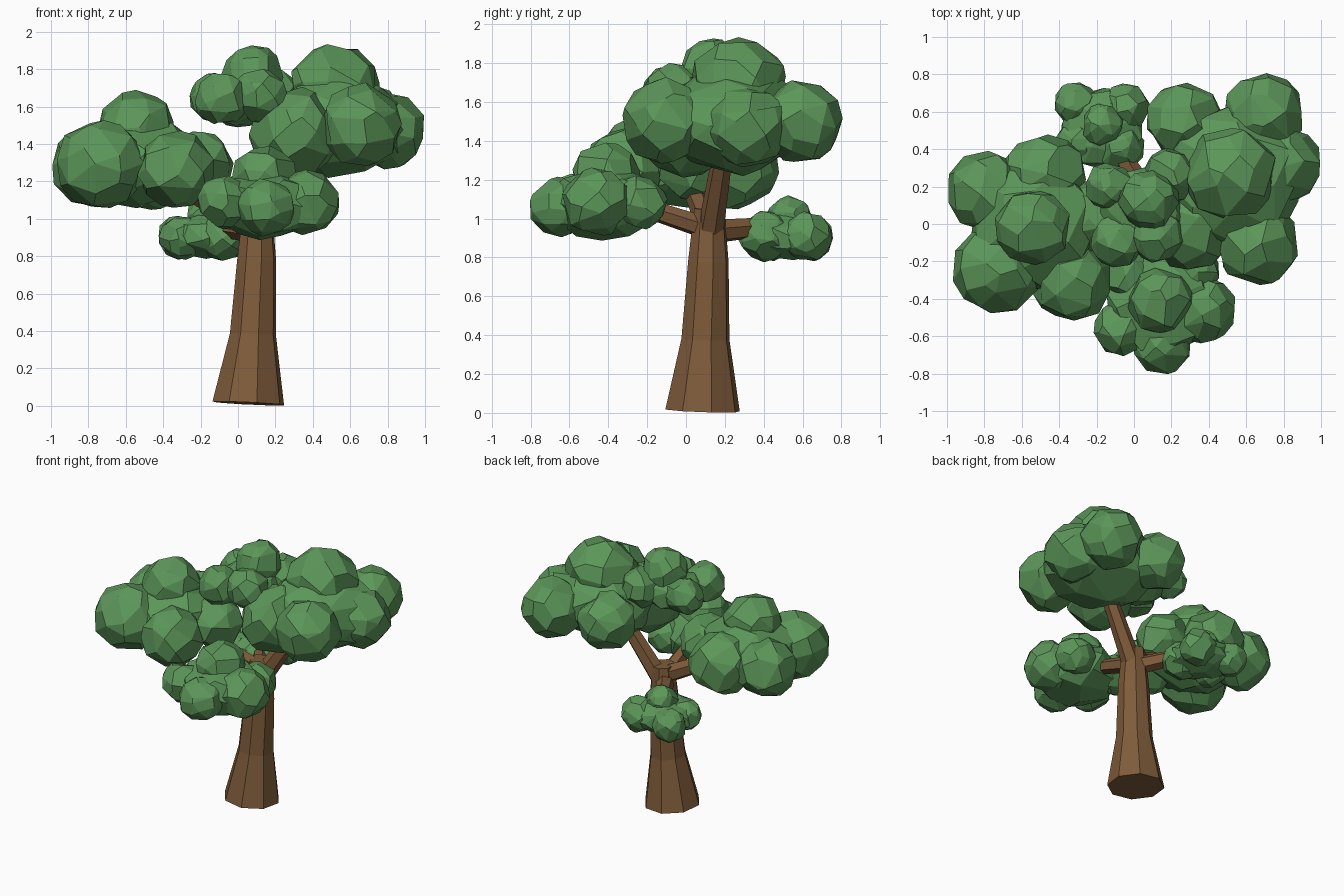
import bpy, bmesh, math, random
from mathutils import Vector

random.seed(11)
if "Cube" in bpy.data.objects:
    bpy.data.objects.remove(bpy.data.objects["Cube"], do_unlink=True)


def material(name, rgb):
    m = bpy.data.materials.new(name)
    m.use_nodes = True
    m.diffuse_color = (*rgb, 1)
    m.node_tree.nodes["Principled BSDF"].inputs["Base Color"].default_value = (*rgb, 1)
    return m


bark = material("bark brown", (0.212, 0.106, 0.043))
leaf = material("leaf green", (0.106, 0.305, 0.1))


def add_object(name, bm, mat):
    bmesh.ops.recalc_face_normals(bm, faces=bm.faces)
    mesh = bpy.data.meshes.new(name)
    bm.to_mesh(mesh)
    bm.free()
    mesh.materials.append(mat)
    bpy.context.collection.objects.link(bpy.data.objects.new(name, mesh))


def limb(name, path, sides):
    """Faceted tapering limb through (centre, radius) stations."""
    bm = bmesh.new()
    rings = []
    axis = Vector(path[-1][0]) - Vector(path[0][0])
    turn = Vector((0, 0, 1)).rotation_difference(axis)
    for centre, radius in path:
        ring = []
        for k in range(sides):
            a = math.tau * (k + 0.3) / sides
            p = Vector((math.cos(a), math.sin(a), 0)) * radius
            ring.append(bm.verts.new(Vector(centre) + turn @ p))
        rings.append(ring)
    for low, high in zip(rings, rings[1:]):
        for k in range(sides):
            n = (k + 1) % sides
            bm.faces.new((low[k], low[n], high[n], high[k]))
    bm.faces.new(rings[0])
    bm.faces.new(rings[-1])
    add_object(name, bm, bark)


def jittered(co, amount):
    return (co + Vector([random.uniform(-amount, amount) for _ in range(3)])).normalized()


def foliage(name, core, blobs):
    """Flattened core ringed by chunky convex blobs, each (x, y, z, radius, height)."""
    bm = bmesh.new()
    for x, y, z, r, h in [core] + [(*b, b[3] * 0.98) for b in blobs]:
        sphere = bmesh.new()
        bmesh.ops.create_icosphere(sphere, subdivisions=2, radius=1)
        lump = bmesh.new()
        for v in sphere.verts:
            p = jittered(v.co, 0.22) * random.uniform(0.98, 1.06)
            lump.verts.new((x + p.x * r, y + p.y * r, z + p.z * h))
        sphere.free()
        # Wrap the points and merge the flatter facets
        hull = bmesh.ops.convex_hull(lump, input=lump.verts[:])
        inside = [g for g in hull["geom_interior"] if isinstance(g, bmesh.types.BMVert)]
        bmesh.ops.delete(lump, geom=inside, context='VERTS')
        bmesh.ops.dissolve_limit(lump, angle_limit=math.radians(16),
                                 verts=lump.verts[:], edges=lump.edges[:])
        temp = bpy.data.meshes.new("lump")
        lump.to_mesh(temp)
        lump.free()
        bm.from_mesh(temp)
        bpy.data.meshes.remove(temp)
    add_object(name, bm, leaf)


# Trunk and branches
limb("trunk", [((0.055, 0.085, 0.013), 0.197), ((0.08, 0.1, 0.38), 0.127),
               ((0.1, 0.115, 0.78), 0.107), ((0.105, 0.12, 1.05), 0.08)], 8)
limb("right_branch", [((0.1, 0.12, 0.9), 0.07), ((0.42, 0.2, 1.4), 0.05)], 6)
limb("left_branch", [((0.12, 0.12, 0.96), 0.065), ((-0.45, 0.0, 1.24), 0.05)], 6)
limb("front_branch", [((0.1, 0.14, 0.94), 0.06), ((0.14, -0.35, 1.1), 0.045)], 6)
limb("back_branch", [((0.1, 0.1, 0.93), 0.065), ((-0.12, 0.45, 0.96), 0.05)], 6)

# Foliage clusters
foliage("left_foliage", (-0.53, 0.0, 1.3, 0.35, 0.24), [
    (-0.54, -0.02, 1.49, 0.2), (-0.795, 0.18, 1.28, 0.21),
    (-0.48, 0.26, 1.27, 0.225), (-0.735, -0.24, 1.285, 0.24), (-0.33, -0.31, 1.265, 0.21),
    (-0.22, 0.05, 1.28, 0.195)])
foliage("right_foliage", (0.52, 0.25, 1.5, 0.39, 0.27), [
    (0.52, 0.27, 1.69, 0.25), (0.69, 0.59, 1.5, 0.215),
    (0.27, 0.55, 1.5, 0.205), (0.79, 0.32, 1.47, 0.21), (0.66, -0.11, 1.5, 0.222),
    (0.31, 0.0, 1.46, 0.245)])
foliage("top_foliage", (0.04, 0.09, 1.63, 0.22, 0.14), [
    (0.08, 0.13, 1.77, 0.16), (-0.13, 0.2, 1.65, 0.13),
    (-0.09, -0.09, 1.64, 0.145), (0.12, -0.06, 1.66, 0.145), (0.19, 0.26, 1.66, 0.145)])
foliage("front_foliage", (0.15, -0.42, 1.08, 0.29, 0.19), [
    (0.14, -0.41, 1.22, 0.175), (-0.07, -0.56, 1.09, 0.145),
    (0.15, -0.65, 1.06, 0.155), (0.365, -0.46, 1.085, 0.18), (0.32, -0.24, 1.08, 0.14),
    (-0.03, -0.27, 1.08, 0.14)])
foliage("back_foliage", (-0.17, 0.51, 0.91, 0.22, 0.125), [
    (-0.17, 0.53, 1.01, 0.11), (-0.31, 0.64, 0.9, 0.12),
    (-0.05, 0.62, 0.91, 0.13), (-0.3, 0.44, 0.9, 0.12), (-0.08, 0.41, 0.91, 0.135)])
